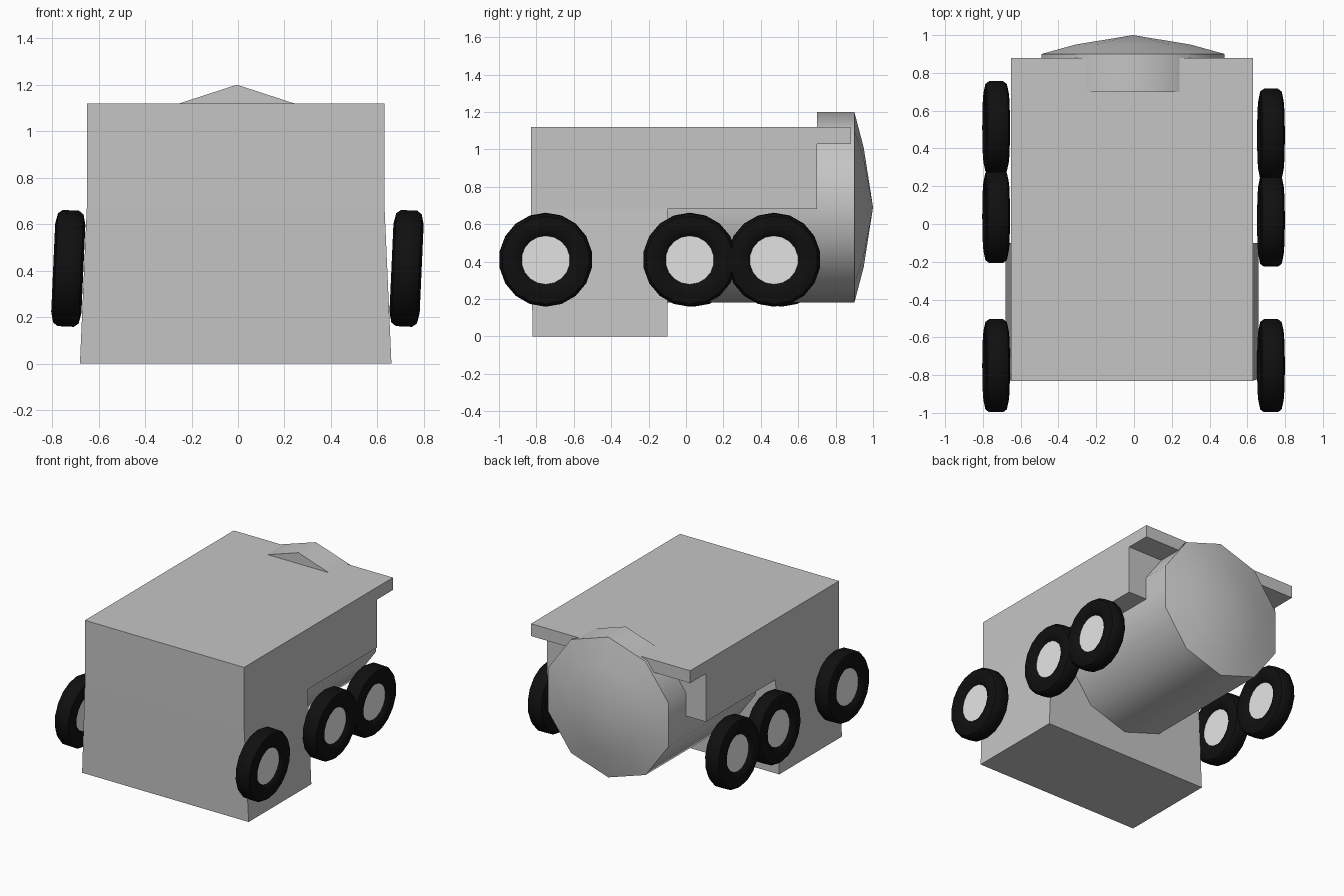
import bpy, bmesh
from math import sin, cos, pi, radians
from mathutils import Matrix, Vector

if "Cube" in bpy.data.objects:
    bpy.data.objects.remove(bpy.data.objects["Cube"])


def material(name, value):
    m = bpy.data.materials.new(name)
    m.use_nodes = True
    colour = (value, value, value, 1)
    m.diffuse_color = colour
    bsdf = next(n for n in m.node_tree.nodes if n.type == "BSDF_PRINCIPLED")
    bsdf.inputs["Base Color"].default_value = colour
    return m


BODY = material("body grey", 0.56)
TYRE = material("tyre black", 0.005)
HUB = material("hub light grey", 0.8)


def finish(bm, name, mat, smooth_angle=None):
    bmesh.ops.recalc_face_normals(bm, faces=bm.faces)
    mesh = bpy.data.meshes.new(name)
    bm.to_mesh(mesh)
    bm.free()
    obj = bpy.data.objects.new(name, mesh)
    bpy.context.collection.objects.link(obj)
    mesh.materials.append(mat)
    if smooth_angle:
        bpy.ops.object.select_all(action="DESELECT")
        bpy.context.view_layer.objects.active = obj
        obj.select_set(True)
        bpy.ops.object.shade_smooth_by_angle(angle=radians(smooth_angle))
    return obj


def lathe(profile, sides, axis, closed=False):
    """Revolve (distance along axis, radius) pairs around the x or y axis."""
    bm = bmesh.new()
    rings = []
    for d, r in profile:
        ring = []
        for i in range(sides if r else 1):
            a = 2 * pi * i / sides
            s, c = r * sin(a), r * cos(a)
            ring.append(bm.verts.new((d, s, c) if axis == "x" else (s, d, c)))
        rings.append(ring)
    pairs = list(zip(rings, rings[1:]))
    if closed:
        pairs.append((rings[-1], rings[0]))
    for p, q in pairs:
        for i in range(sides):
            j = (i + 1) % sides
            corners = [p[i % len(p)], p[j % len(p)], q[j % len(q)], q[i % len(q)]]
            bm.faces.new(list(dict.fromkeys(corners)))
    return bm


# Body: side profile extruded across, with the cab flaring towards the floor
outline = [(-.83, 1.12), (-.83, .68), (-.82, 0), (-.1, 0), (-.1, .68),
           (.7, .68), (.7, 1.03), (.88, 1.03), (.88, 1.12)]
bm = bmesh.new()
left, right = 0.63, -0.65
# The side walls are split into cab, box and roof edge panels
panels = [(1, 2, 3, 4), (0, 1, 4, 5, 6), (0, 6, 7, 8)]
sides = []
for x in (left, right):
    flare = 0.03 if x > 0 else -0.03
    verts = [bm.verts.new((x + (flare if z < 0.1 else 0), y, z)) for y, z in outline]
    sides.append(verts)
    for panel in panels:
        bm.faces.new([verts[i] for i in panel])
for i in range(len(outline)):
    j = (i + 1) % len(outline)
    bm.faces.new((sides[0][i], sides[0][j], sides[1][j], sides[1][i]))
finish(bm, "body", BODY)

# Tank: the rear drum rises through the roof and ends in a shallow dome
TANK = Vector((-0.005, 0, 0.69))
R = 0.51
bm = lathe([(.7, 0), (.7, R), (.9, R), (.95, .32), (1, 0)], 10, "y")
bmesh.ops.translate(bm, verts=bm.verts, vec=TANK)
finish(bm, "tank_rear", BODY, 40)

# Forward part of the tank, trimmed to stay under the roof
bm = lathe([(-.12, 0), (-.12, R), (.7, R)], 10, "y")
bmesh.ops.translate(bm, verts=bm.verts, vec=TANK)
bmesh.ops.bisect_plane(bm, geom=bm.verts[:] + bm.edges[:] + bm.faces[:],
                       plane_co=(0, 0, 1.05), plane_no=(0, 0, 1), clear_outer=True)
finish(bm, "tank_front", BODY, 40)

# Wheels: three a side, all leaning slightly the same way
tyre_profile = [(-.035, .125), (-.06, .15), (-.065, .19), (-.055, .235), (-.035, .25),
                (.035, .25), (.055, .235), (.065, .19), (.06, .15), (.035, .125)]
hub_profile = [(-.04, 0), (-.04, .13), (.04, .13), (.04, 0)]
lean = Matrix.Rotation(0.045, 4, "Y")
for side, x, stations in (("left", .725, (-.75, .02, .47)),
                          ("right", -.73, (-.75, .04, .51))):
    for place, y in zip(("front", "middle", "rear"), stations):
        for part, profile, mat in (("tyre", tyre_profile, TYRE), ("hub", hub_profile, HUB)):
            bm = lathe(profile, 18, "x", closed=part == "tyre")
            bm.transform(Matrix.Translation((x, y, .41)) @ lean)
            finish(bm, f"{place}_{side}_{part}", mat, 40)
